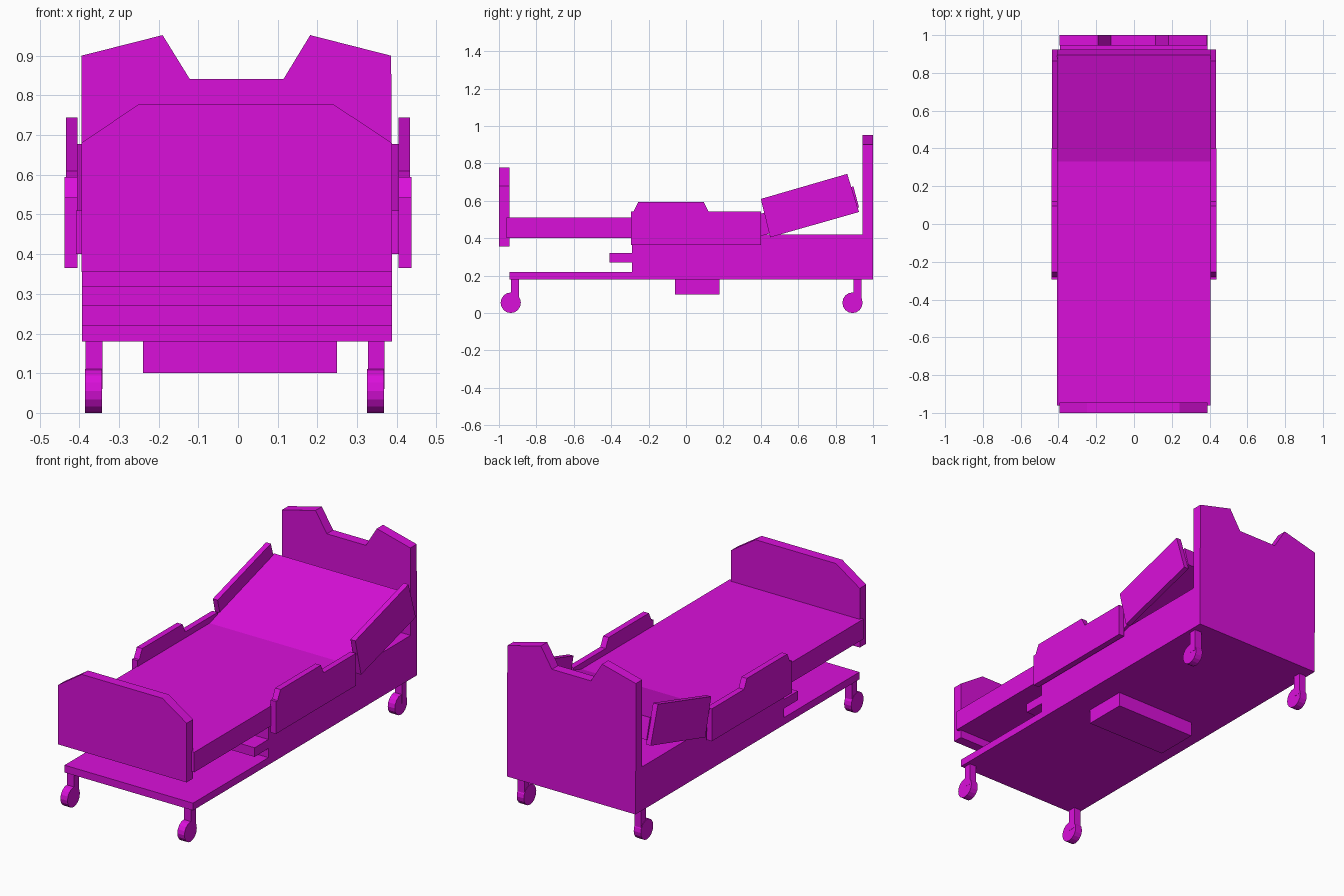
import bpy, bmesh, math
from mathutils import Vector

cube = bpy.data.objects.get("Cube")
if cube:
    bpy.data.objects.remove(cube, do_unlink=True)

magenta = bpy.data.materials.new("magenta")
magenta.use_nodes = True
COLOR = (0.7, 0.005, 0.7, 1)
magenta.diffuse_color = COLOR
magenta.node_tree.nodes["Principled BSDF"].inputs["Base Color"].default_value = COLOR


def prism(name, points, axis, lo, hi):
    """Extrude a 2D profile along x (points are y, z) or y (points are x, z)."""
    bm = bmesh.new()
    if axis == "x":
        verts = [bm.verts.new((lo, a, b)) for a, b in points]
        step = Vector((hi - lo, 0, 0))
    else:
        verts = [bm.verts.new((a, lo, b)) for a, b in points]
        step = Vector((0, hi - lo, 0))
    face = bm.faces.new(verts)
    new = bmesh.ops.extrude_face_region(bm, geom=[face], use_keep_orig=True)["geom"]
    bmesh.ops.translate(bm, vec=step, verts=[v for v in new if isinstance(v, bmesh.types.BMVert)])
    bmesh.ops.recalc_face_normals(bm, faces=bm.faces)
    mesh = bpy.data.meshes.new(name)
    bm.to_mesh(mesh)
    bm.free()
    mesh.materials.append(magenta)
    obj = bpy.data.objects.new(name, mesh)
    bpy.context.scene.collection.objects.link(obj)
    return obj


def box(name, x0, x1, y0, y1, z0, z1):
    return prism(name, [(y0, z0), (y1, z0), (y1, z1), (y0, z1)], "x", x0, x1)


LEFT, RIGHT = 0.388, -0.393

# Base: floor plate, raised body, front step and motor box
box("base_plate", RIGHT, LEFT, -0.945, -0.29, 0.18, 0.22)
box("base_body", RIGHT, LEFT, -0.29, 1.0, 0.18, 0.42)
box("front_step", RIGHT, LEFT, -0.41, -0.29, 0.27, 0.32)
box("motor_box", -0.24, 0.25, -0.06, 0.18, 0.10, 0.18)

# Mattress: flat part and raised backrest
box("mattress", -0.408, 0.406, -0.96, 0.36, 0.40, 0.51)
prism("backrest", [(0.33, 0.51), (0.36, 0.40), (0.925, 0.565), (0.895, 0.677)],
      "x", -0.408, 0.406)

# End boards
prism("headboard", [(-0.395, 0.42), (-0.395, 0.90), (-0.19, 0.952), (-0.122, 0.842),
                    (0.115, 0.842), (0.182, 0.952), (0.386, 0.90), (0.388, 0.42)],
      "y", 0.945, 1.0)
prism("footboard", [(-0.395, 0.355), (-0.395, 0.68), (-0.25, 0.778),
                    (0.24, 0.778), (0.388, 0.68), (0.388, 0.355)], "y", -1.0, -0.945)

# Side rails
for side, s in (("left", 1), ("right", -1)):
    prism(side + "_lower_rail",
          [(-0.295, 0.365), (0.40, 0.365), (0.40, 0.543), (0.12, 0.543), (0.095, 0.594),
           (-0.255, 0.594), (-0.28, 0.543), (-0.295, 0.543)], "x", s * 0.404, s * 0.437)
    prism(side + "_upper_rail",
          [(0.45, 0.405), (0.925, 0.54), (0.862, 0.744), (0.40, 0.61)],
          "x", s * 0.404, s * 0.433)

# Casters: post and wheel at each corner
for side, x in (("left", 0.325), ("right", -0.386)):
    for end, wheel_y, post_y in (("front", -0.937, -0.935), ("back", 0.89, 0.895)):
        box(f"{end}_{side}_post", x + 0.002, x + 0.044, post_y, post_y + 0.042, 0.06, 0.18)
        ring = [(wheel_y + 0.054 * math.cos(2 * math.pi * i / 16),
                 0.055 + 0.055 * math.sin(2 * math.pi * i / 16)) for i in range(16)]
        prism(f"{end}_{side}_wheel", ring, "x", x, x + 0.043)
